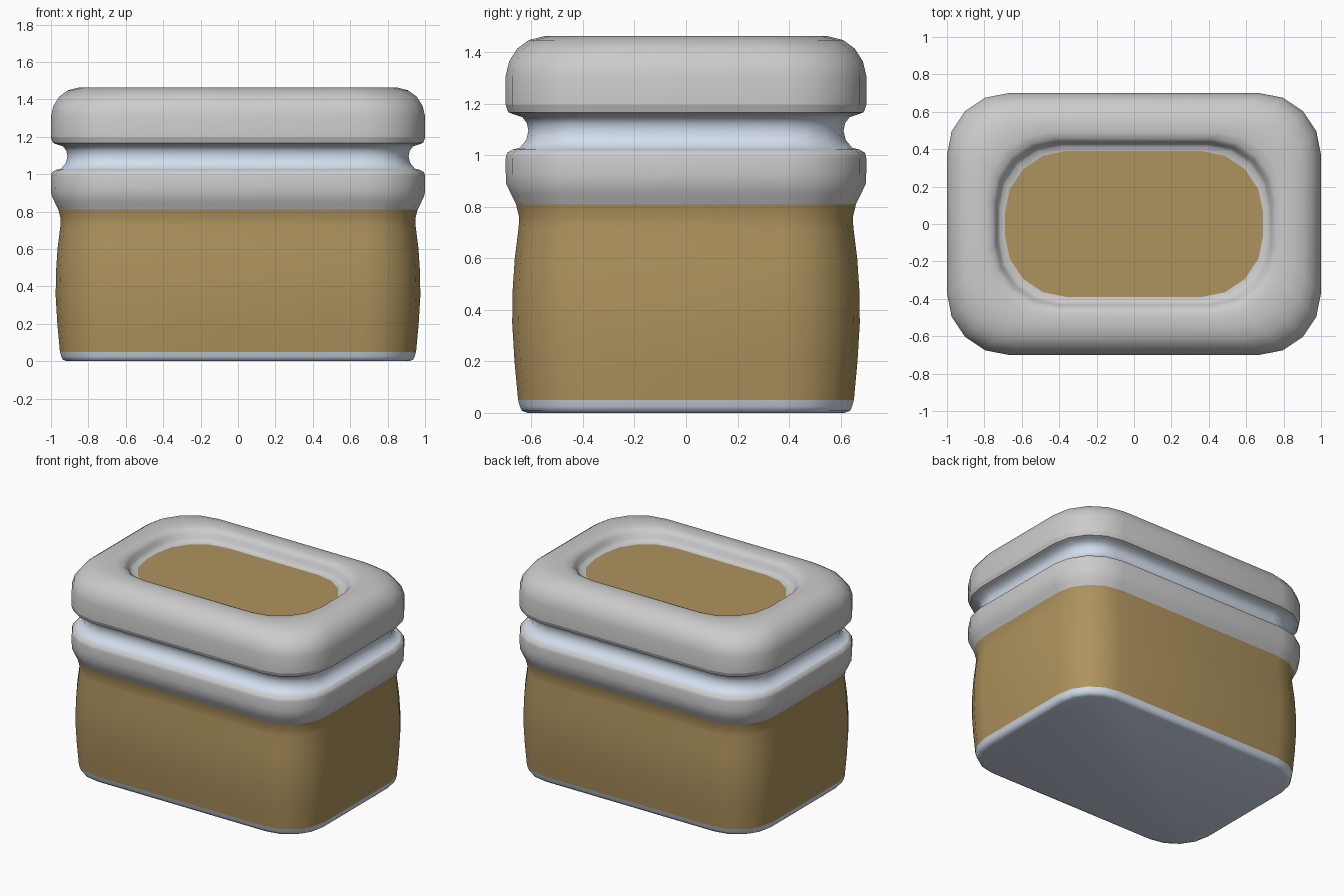
import bpy, bmesh
from math import cos, sin, pi, radians

if "Cube" in bpy.data.objects:
    bpy.data.objects.remove(bpy.data.objects["Cube"])

CORNER_STEPS = 4


def material(name, color):
    mat = bpy.data.materials.new(name)
    mat.diffuse_color = (*color, 1)
    mat.use_nodes = True
    mat.node_tree.nodes["Principled BSDF"].inputs["Base Color"].default_value = mat.diffuse_color
    return mat


def ring(bm, half, z, r):
    # Rounded rectangle; the depth is always 0.6 narrower than the width
    cx, cy = half - r, half - 0.30 - r
    verts = []
    for k, (sx, sy) in enumerate([(1, 1), (-1, 1), (-1, -1), (1, -1)]):
        for i in range(CORNER_STEPS + 1):
            a = pi / 2 * (k + i / CORNER_STEPS)
            verts.append(bm.verts.new((sx * cx + r * cos(a), sy * cy + r * sin(a), z)))
    return verts


def loft(name, profile, mat=None, cap_start=False, cap_end=False, radius=None):
    # profile: (half width, z) pairs, skinned from first to last
    bm = bmesh.new()
    rings = [ring(bm, h, z, radius or max(h - 0.67, 0.05)) for h, z in profile]
    for a, b in zip(rings, rings[1:]):
        n = len(a)
        for i in range(n):
            j = (i + 1) % n
            bm.faces.new((a[i], a[j], b[j], b[i]))
    if cap_start:
        bm.faces.new(rings[0][::-1])
    if cap_end:
        bm.faces.new(rings[-1])
    mesh = bpy.data.meshes.new(name)
    bm.to_mesh(mesh)
    bm.free()
    obj = bpy.data.objects.new(name, mesh)
    bpy.context.collection.objects.link(obj)
    if mat:
        mesh.materials.append(mat)
    bpy.ops.object.select_all(action='DESELECT')
    obj.select_set(True)
    bpy.context.view_layer.objects.active = obj
    bpy.ops.object.shade_smooth_by_angle(angle=radians(50))
    return obj


gold = material("gold", (0.42, 0.29, 0.11))
pale = material("pale_blue", (0.65, 0.73, 0.85))

# Base plate
loft("base", [(0.915, 0), (0.937, 0.008), (0.945, 0.025), (0.952, 0.05)],
     pale, cap_start=True)

# Gently bulging body
loft("body", [(0.952, 0.05), (0.966, 0.20), (0.975, 0.35), (0.973, 0.48),
              (0.965, 0.60), (0.950, 0.72), (0.948, 0.76), (0.960, 0.81)], gold)

# Collar around the body top
loft("collar", [(0.960, 0.81), (0.980, 0.85), (0.998, 0.89), (1.0, 0.93),
                (1.0, 0.99), (0.995, 1.01), (0.975, 1.022)])

# Recessed neck
loft("neck", [(0.975, 1.022), (0.945, 1.03), (0.920, 1.06), (0.912, 1.095),
              (0.918, 1.125), (0.935, 1.148), (0.965, 1.158)], pale)

# Lid side, rounded rim and recess wall
loft("lid_underside", [(0.965, 1.158), (0.99, 1.167), (1.0, 1.195)])
loft("lid", [(1.0, 1.195), (1.0, 1.31), (0.987, 1.365), (0.955, 1.415),
             (0.91, 1.448), (0.85, 1.463), (0.79, 1.463), (0.755, 1.453),
             (0.737, 1.43), (0.728, 1.40), (0.715, 1.386), (0.69, 1.382)],
     radius=0.33)

# Inset panel in the lid
loft("lid_panel", [(0.69, 1.382), (0.66, 1.382)], gold, cap_end=True, radius=0.33)
